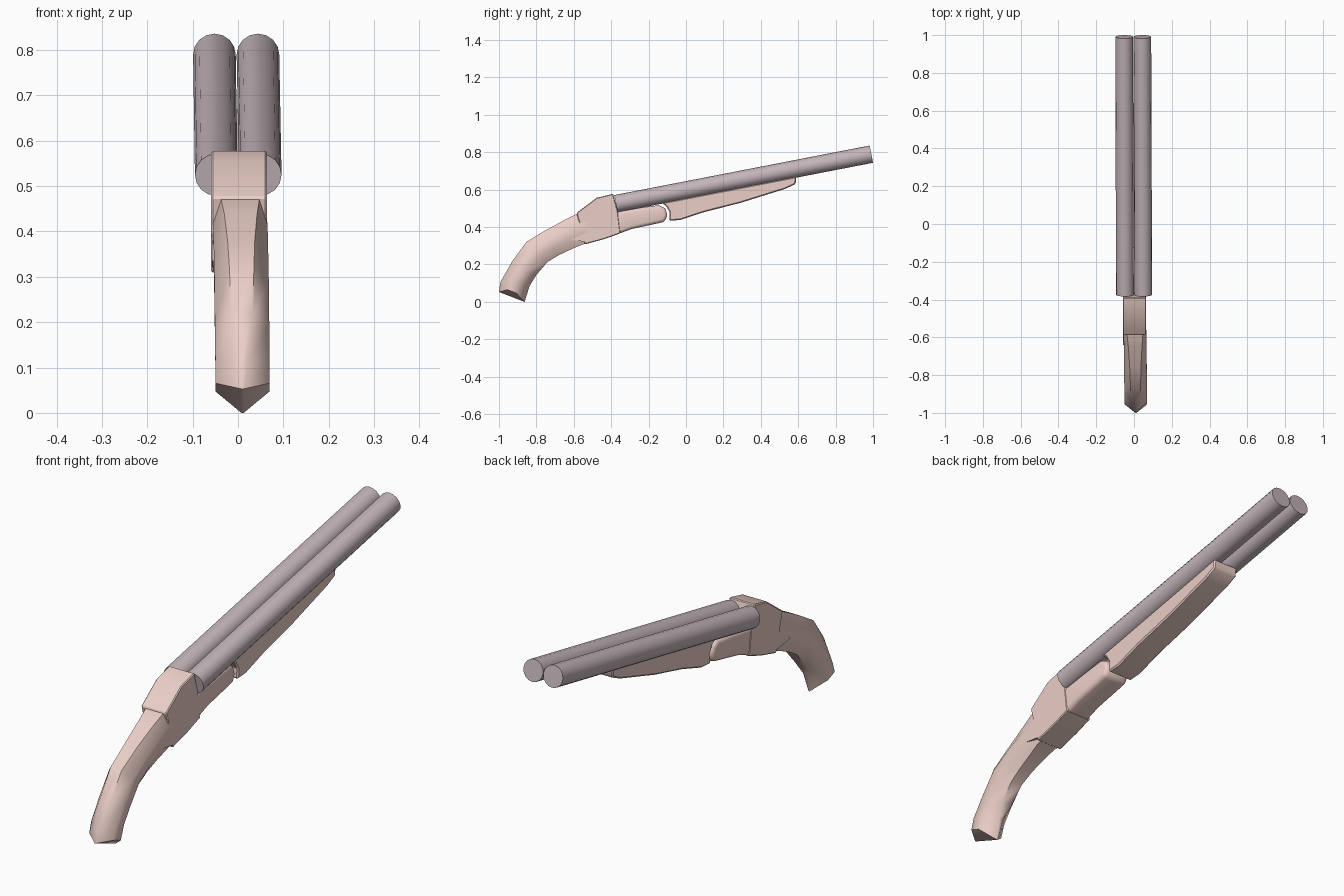
import bpy, bmesh, math
from mathutils import Vector

if "Cube" in bpy.data.objects:
    bpy.data.objects.remove(bpy.data.objects["Cube"])


def material(name, rgb):
    m = bpy.data.materials.new(name)
    m.diffuse_color = (*rgb, 1)
    m.use_nodes = True
    m.node_tree.nodes["Principled BSDF"].inputs["Base Color"].default_value = m.diffuse_color
    return m


WOOD = material("wood", (0.83, 0.62, 0.57))
STEEL = material("steel", (0.55, 0.46, 0.49))


def finish(bm, name, mat, angle=35, bevel=0, segments=2):
    bmesh.ops.recalc_face_normals(bm, faces=bm.faces)
    me = bpy.data.meshes.new(name)
    bm.to_mesh(me)
    bm.free()
    ob = bpy.data.objects.new(name, me)
    bpy.context.collection.objects.link(ob)
    me.materials.append(mat)
    bpy.ops.object.select_all(action='DESELECT')
    ob.select_set(True)
    bpy.context.view_layer.objects.active = ob
    if bevel:
        mod = ob.modifiers.new("Bevel", 'BEVEL')
        mod.width = bevel
        mod.segments = segments
        mod.limit_method = 'ANGLE'
        mod.angle_limit = math.radians(50)
        bpy.ops.object.modifier_apply(modifier=mod.name)
    bpy.ops.object.shade_smooth_by_angle(angle=math.radians(angle))
    return ob


def slab(name, profile, x0, x1, mat, **kw):
    """Side profile (y, z) extruded across x."""
    bm = bmesh.new()
    face = bm.faces.new([bm.verts.new((x0, y, z)) for y, z in profile])
    new = bmesh.ops.extrude_face_region(bm, geom=[face])["geom"]
    bmesh.ops.translate(bm, vec=(x1 - x0, 0, 0),
                        verts=[g for g in new if isinstance(g, bmesh.types.BMVert)])
    return finish(bm, name, mat, **kw)


def barrel(name, start, end, radius):
    a, b = Vector(start), Vector(end)
    bm = bmesh.new()
    bmesh.ops.create_cone(bm, cap_ends=True, segments=16, radius1=radius,
                          radius2=radius, depth=(b - a).length)
    bm.transform((b - a).to_track_quat('Z', 'Y').to_matrix().to_4x4())
    bmesh.ops.translate(bm, verts=bm.verts, vec=(a + b) / 2)
    return finish(bm, name, mat=STEEL)


# Twin barrels, rising toward the muzzle
for side, xa, xb in (("left", -0.048, -0.052), ("right", 0.049, 0.044)):
    barrel("barrel_" + side, (xa, -0.375, 0.525), (xb, 0.991, 0.79), 0.047)

# Curved grip: rings of back point, front point, end width, x centre, side lift
rings = [
    ((-1.000, 0.053), (-0.863, 0.000), 0.04, 0.010, 0.030),
    ((-0.992, 0.107), (-0.836, 0.086), 0.15, 0.010, 0.012),
    ((-0.928, 0.219), (-0.800, 0.144), 0.40, 0.009, 0),
    ((-0.853, 0.321), (-0.740, 0.214), 0.45, 0.008, 0),
    ((-0.756, 0.380), (-0.680, 0.250), 0.50, 0.007, 0),
    ((-0.649, 0.438), (-0.610, 0.283), 0.60, 0.006, 0),
    ((-0.585, 0.470), (-0.560, 0.304), 0.70, 0.005, 0),
    ((-0.540, 0.480), (-0.520, 0.318), 0.70, 0.004, 0),
]
bm = bmesh.new()
loops = []
for (by, bz), (fy, fz), b, cx, lift in rings:
    section = [(0, b), (0.33, 1), (0.67, 1), (1, b)]
    section += [(u, -w) for u, w in reversed(section)]
    loops.append([bm.verts.new((cx + 0.06 * w, by + (fy - by) * u,
                                bz + (fz - bz) * u + (lift if abs(w) == 1 else 0)))
                  for u, w in section])
for p, q in zip(loops, loops[1:]):
    for i in range(8):
        j = (i + 1) % 8
        bm.faces.new((p[i], p[j], q[j], q[i]))
c = loops[0]
for ids in ((0, 1, 2, 3), (4, 5, 6, 7), (0, 3, 4, 7)):   # ridged butt
    bm.faces.new([c[i] for i in ids])
bm.faces.new(loops[-1])
finish(bm, "grip", WOOD, angle=55)

# Receiver block behind the barrels
slab("receiver", [(-0.390, 0.578), (-0.477, 0.557), (-0.585, 0.476),
                  (-0.568, 0.410), (-0.540, 0.308), (-0.434, 0.337),
                  (-0.350, 0.367), (-0.365, 0.487)],
     -0.059, 0.064, WOOD, angle=30, bevel=0.004, segments=1)

# Small ledges where the receiver overlaps the grip
for side, x in (("left", -0.057), ("right", 0.047)):
    slab("ledge_" + side, [(-0.64, 0.335), (-0.60, 0.37), (-0.55, 0.40), (-0.53, 0.32)],
         x, x + 0.017, WOOD)

# Rounded action frame under the breech
slab("action_frame", [(-0.42, 0.480), (-0.365, 0.485), (-0.25, 0.503),
                      (-0.145, 0.517), (-0.110, 0.500), (-0.100, 0.465),
                      (-0.113, 0.428), (-0.290, 0.390), (-0.42, 0.342)],
     -0.057, 0.062, WOOD, angle=50, bevel=0.018, segments=3)

# Fore-end under the barrels, hollowed at the rear to fit the frame
slab("fore_end", [(-0.130, 0.530), (0.590, 0.670), (0.586, 0.630),
                  (0.530, 0.604), (0.290, 0.529), (0.100, 0.481),
                  (-0.030, 0.438), (-0.090, 0.434), (-0.088, 0.480),
                  (-0.105, 0.510)],
     -0.057, 0.062, WOOD, angle=30, bevel=0.006, segments=1)
